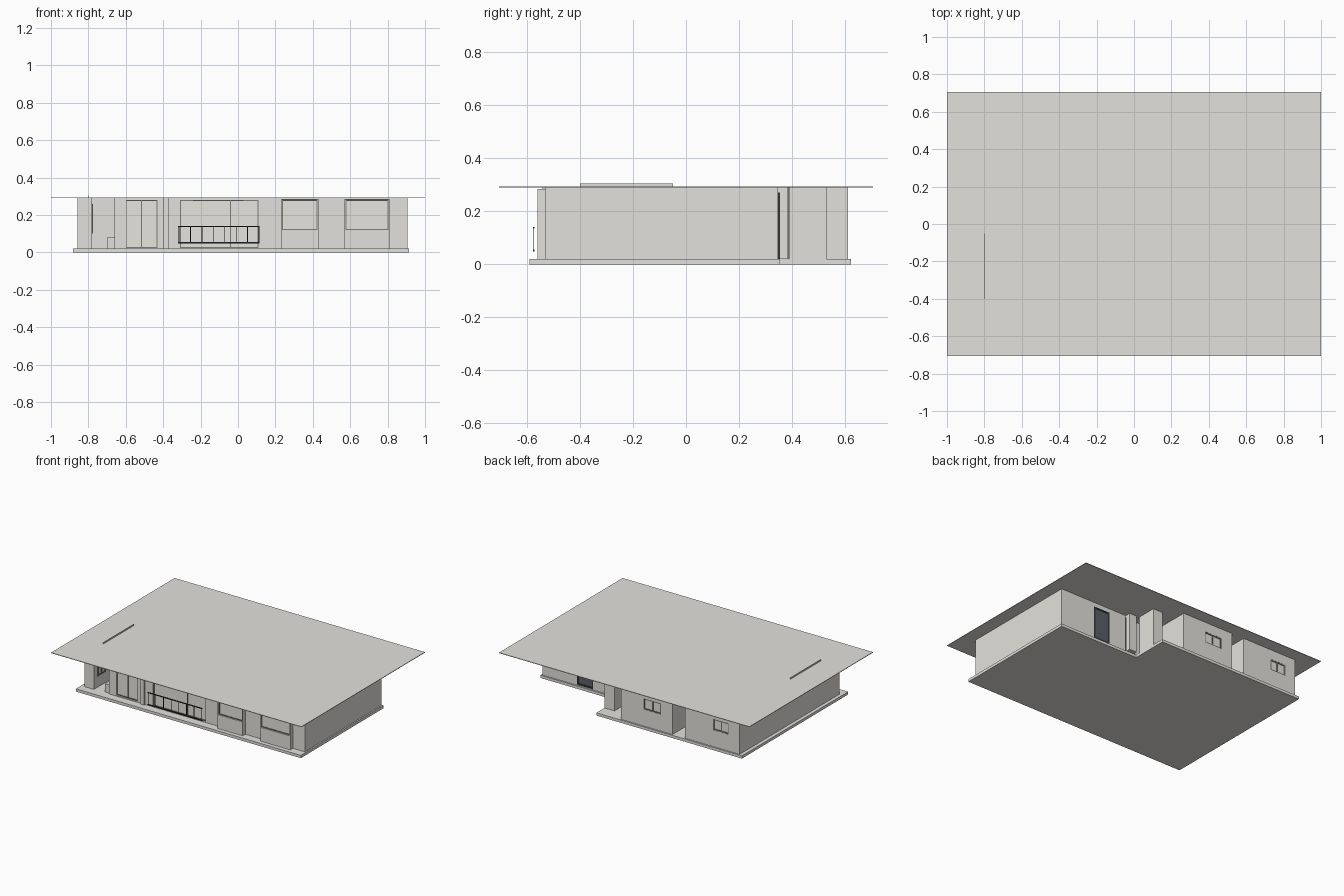
import bpy, bmesh

cube = bpy.data.objects.get("Cube")
if cube:
    bpy.data.objects.remove(cube, do_unlink=True)


def material(name, r, g, b):
    m = bpy.data.materials.new(name)
    m.use_nodes = True
    m.diffuse_color = (r, g, b, 1)
    m.node_tree.nodes["Principled BSDF"].inputs["Base Color"].default_value = (r, g, b, 1)
    return m


PLASTER = material("warm white plaster", 0.77, 0.755, 0.715)
PANE = material("pale pane", 0.79, 0.78, 0.74)
METAL = material("dark metal", 0.03, 0.035, 0.04)
FRAME = material("grey frame", 0.2, 0.2, 0.19)
DOOR = material("blue grey door glass", 0.1, 0.115, 0.14)

FLOOR, TOP = 0.02, 0.29
FRONT, BACK, STEP = -0.53, 0.612, 0.345
LEFT, RIGHT = 0.905, -0.857
T = 0.025


def build(name, boxes, mat):
    """One object from boxes given as (x0, x1, y0, y1, z0, z1)."""
    bm = bmesh.new()
    for x0, x1, y0, y1, z0, z1 in boxes:
        for v in bmesh.ops.create_cube(bm, size=1)["verts"]:
            v.co.x = x0 if v.co.x < 0 else x1
            v.co.y = y0 if v.co.y < 0 else y1
            v.co.z = z0 if v.co.z < 0 else z1
    me = bpy.data.meshes.new(name)
    bm.to_mesh(me)
    bm.free()
    me.materials.append(mat)
    ob = bpy.data.objects.new(name, me)
    bpy.context.collection.objects.link(ob)
    return ob


def wall(x0, x1, y0, y1, openings):
    """Boxes of a wall along x around openings (a, b, sill, head)."""
    boxes, x = [], x0
    for a, b, sill, head in openings:
        boxes.append((x, a, y0, y1, FLOOR, TOP))
        if sill > FLOOR:
            boxes.append((a, b, y0, y1, FLOOR, sill))
        if head < TOP:
            boxes.append((a, b, y0, y1, head, TOP))
        x = b
    boxes.append((x, x1, y0, y1, FLOOR, TOP))
    return boxes


def glazing(name, x0, x1, z0, z1, y, mullions=(), pane=PANE, frame=FRAME, w=0.005):
    """Pane at depth y with a frame and upright mullions around it."""
    build(name + "_pane", [(x0, x1, y - 0.003, y + 0.003, z0, z1)], pane)
    d = 0.007
    bars = [(x0, x0 + w, y - d, y + d, z0, z1), (x1 - w, x1, y - d, y + d, z0, z1),
            (x0, x1, y - d, y + d, z0, z0 + w), (x0, x1, y - d, y + d, z1 - w, z1)]
    bars += [(m - w / 2, m + w / 2, y - d, y + d, z0, z1) for m in mullions]
    build(name + "_frame", bars, frame)


# Floor slab with the back corner cut away, and the thin flat roof
build("floor_slab", [(-0.882, 0.915, -0.59, STEP + 0.01, 0, FLOOR),
                     (-0.882, 0.28, STEP + 0.01, 0.622, 0, FLOOR)], PLASTER)
build("roof", [(-1, 1, -0.705, 0.705, TOP, 0.294)], PLASTER)
build("roof_fin", [(-0.799, -0.796, -0.4, -0.05, TOP, 0.304)], PLASTER)

# Front wall
build("front_wall", wall(RIGHT, LEFT, FRONT, FRONT + T, [
    (-0.78, -0.66, FLOOR, TOP),
    (-0.6, -0.43, 0.025, 0.28),
    (-0.31, 0.11, 0.025, 0.28),
    (0.23, 0.43, 0.12, 0.28),
    (0.57, 0.81, 0.12, 0.28)]), PLASTER)

# Side walls
build("left_side_wall", [(LEFT - T, LEFT, FRONT, STEP, FLOOR, TOP)], PLASTER)
build("right_side_wall", [(RIGHT, RIGHT + T, FRONT, BACK, FLOOR, TOP)], PLASTER)

# Recessed front porch with a side window and a planter
PY = -0.36
build("front_porch_walls", [(-0.78 - T, -0.78, FRONT, PY, FLOOR, TOP),
                            (-0.66, -0.66 + T, FRONT, PY, FLOOR, TOP),
                            (-0.78, -0.66, PY, PY + T, FLOOR, TOP)], PLASTER)
PX = -0.78
build("porch_window_frame", [(PX, PX + 0.005, y, y + 0.008, 0.1, 0.26)
                             for y in (-0.49, -0.45, -0.41)] +
      [(PX, PX + 0.005, -0.49, -0.402, z, z + 0.008) for z in (0.1, 0.252)], FRAME)
build("porch_planter", [(-0.7, -0.66, -0.52, -0.42, FLOOR, 0.08)], PLASTER)

# Tall front glazing with blind rails at the head
glazing("terrace_door", -0.6, -0.43, 0.025, 0.28, FRONT + 0.015, [-0.515])
glazing("living_room_window", -0.31, 0.11, 0.025, 0.28, FRONT + 0.015, [-0.04])
build("blind_rails", [(-0.24, 0.03, FRONT, FRONT + 0.01, 0.274, 0.286),
                      (-0.6, -0.43, FRONT, FRONT + 0.01, 0.276, 0.286)], FRAME)
build("front_pilaster", [(-0.4, -0.37, FRONT - 0.012, FRONT, FLOOR, TOP)], PLASTER)

# Shallow window bays
for side, x0, x1 in (("inner", 0.23, 0.43), ("outer", 0.57, 0.81)):
    build(side + "_bay_panel", [(x0, x1, FRONT - 0.03, FRONT, FLOOR, 0.12)], PLASTER)
    build(side + "_bay_cheeks", [(x0, x0 + 0.006, FRONT - 0.03, FRONT, 0.12, 0.285),
                                 (x1 - 0.006, x1, FRONT - 0.03, FRONT, 0.12, 0.285)], PLASTER)
    glazing(side + "_bay_window", x0 + 0.006, x1 - 0.006, 0.12, 0.28, FRONT - 0.016)
    build(side + "_bay_head", [(x0, x1, FRONT - 0.03, FRONT, 0.276, 0.285)], FRAME)

# Balcony railing: two slim rails and evenly spaced flat balusters
RY = -0.574
rails = [(-0.32, 0.115, RY - 0.003, RY + 0.003, z - 0.003, z + 0.003) for z in (0.052, 0.138)]
for i in range(8):
    x = -0.315 + i * 0.061
    rails.append((x - 0.002, x + 0.002, RY - 0.001, RY + 0.001, 0.05, 0.14))
build("front_railing", rails, METAL)

# Back walls at their two depths
build("back_wall", wall(RIGHT, 0.09, BACK - T, BACK, [
    (-0.77, -0.65, 0.14, 0.22),
    (-0.42, -0.32, FLOOR, TOP),
    (-0.23, -0.09, 0.14, 0.22)]), PLASTER)
build("set_back_wall", wall(0.28, LEFT, STEP - T, STEP, [(0.5, 0.63, 0.025, 0.26)]), PLASTER)
glazing("back_door", 0.5, 0.63, 0.025, 0.26, STEP - 0.006, pane=DOOR, frame=METAL, w=0.01)
for side, x0, x1 in (("right", -0.77, -0.65), ("middle", -0.23, -0.09)):
    glazing(side + "_back_window", x0, x1, 0.14, 0.22, BACK - 0.008, [(x0 + x1) / 2], w=0.008)

# Recessed service entrance in the back
build("service_recess", [(-0.42 - T, -0.42, 0.45, BACK, FLOOR, TOP),
                         (-0.32, -0.32 + T, 0.45, BACK, FLOOR, TOP),
                         (-0.42, -0.32, 0.45 - T, 0.45, FLOOR, TOP)], PLASTER)
glazing("service_door", -0.41, -0.33, FLOOR, 0.26, 0.456)

# Main entrance beside the cut corner: piers, return wall and door
build("entrance_walls", [(0.2, 0.28, 0.39, 0.53, FLOOR, TOP),
                         (0.09 - T, 0.09, 0.33, BACK, FLOOR, TOP),
                         (0.3, 0.36, STEP, 0.385, FLOOR, TOP),
                         (0.09, 0.28, 0.3, 0.32, FLOOR, TOP)], PLASTER)
glazing("entrance_door", 0.1, 0.19, FLOOR, 0.26, 0.326)
build("entrance_trim", [(0.36, 0.363, STEP + 0.003, STEP + 0.009, FLOOR, 0.27),
                        (0.278, 0.281, 0.386, 0.39, FLOOR, TOP)], METAL)
